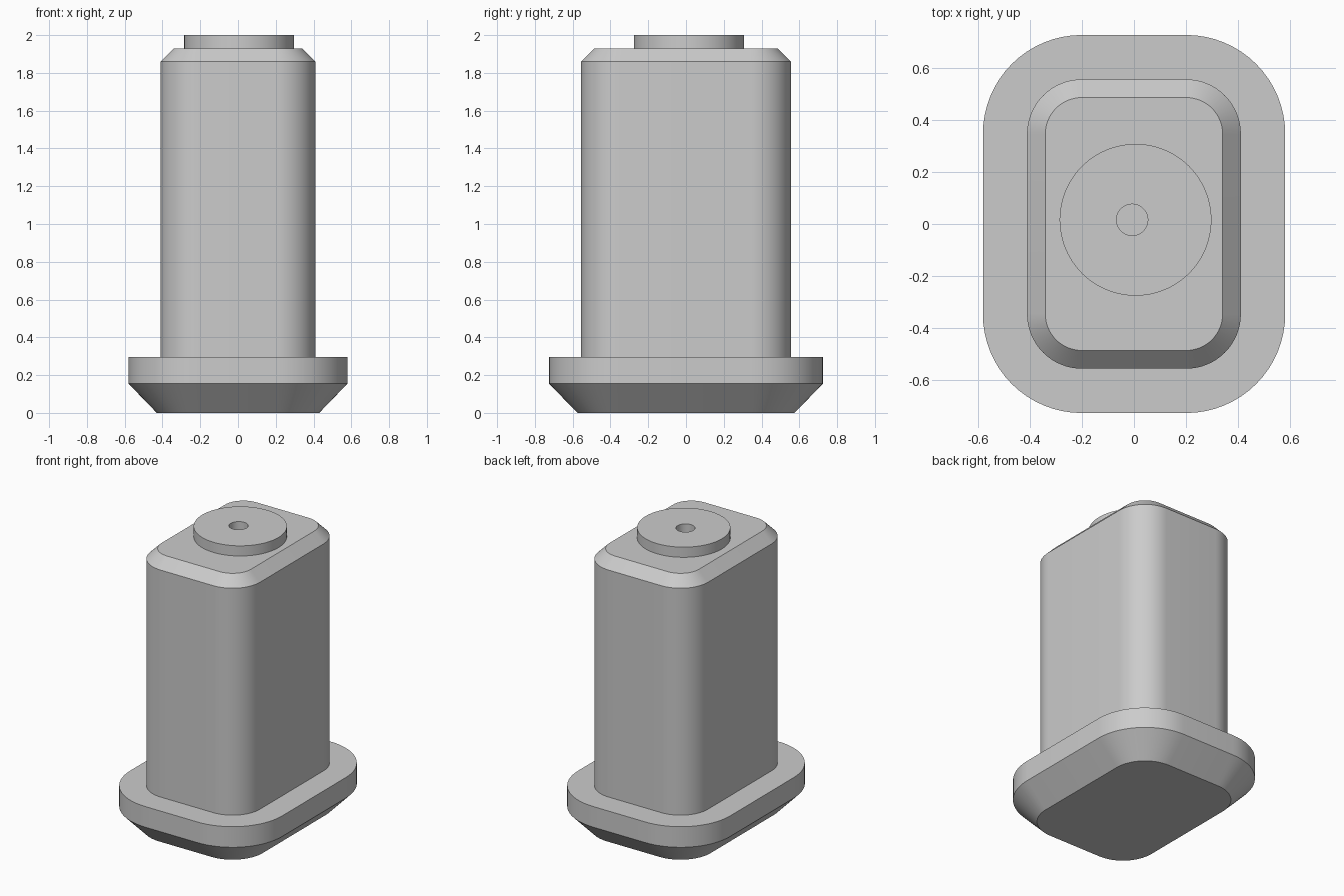
import bpy, bmesh, math

if "Cube" in bpy.data.objects:
    bpy.data.objects.remove(bpy.data.objects["Cube"])

grey = bpy.data.materials.new("plain grey")
grey.use_nodes = True
colour = (0.6, 0.6, 0.6, 1)
grey.diffuse_color = colour
grey.node_tree.nodes["Principled BSDF"].inputs["Base Color"].default_value = colour

CORNER_X, CORNER_Y = 0.2, 0.345   # shared centres of all rounded corners


def rounded_ring(radius, z, steps=16):
    """Rounded rectangle, grown outwards from the corner centres."""
    ring = []
    for quarter, (sx, sy) in enumerate([(1, 1), (-1, 1), (-1, -1), (1, -1)]):
        for i in range(steps + 1):
            a = (quarter + i / steps) * math.pi / 2
            ring.append((sx * CORNER_X + radius * math.cos(a),
                         sy * CORNER_Y + radius * math.sin(a), z))
    return ring


def circle_ring(x, y, radius, z, steps=96):
    angles = [2 * math.pi * i / steps for i in range(steps)]
    return [(x + radius * math.cos(a), y + radius * math.sin(a), z) for a in angles]


def loft(name, rings, close_bottom=False, close_top=False):
    """Skin a stack of rings, smooth along curves and sharp at creases."""
    bm = bmesh.new()
    loops = [[bm.verts.new(p) for p in ring] for ring in rings]
    for low, high in zip(loops, loops[1:]):
        for i in range(len(low)):
            j = (i + 1) % len(low)
            bm.faces.new((low[i], low[j], high[j], high[i]))
    if close_bottom:
        bm.faces.new(loops[0][::-1])
    if close_top:
        bm.faces.new(loops[-1])
    bm.normal_update()
    for face in bm.faces:
        face.smooth = True
    for edge in bm.edges:
        edge.smooth = edge.calc_face_angle(0) < math.radians(25)
    mesh = bpy.data.meshes.new(name)
    bm.to_mesh(mesh)
    bm.free()
    mesh.materials.append(grey)
    obj = bpy.data.objects.new(name, mesh)
    bpy.context.collection.objects.link(obj)
    return obj


# Flange with a tapered underside; its top stops at the foot of the body
loft("base_flange", [rounded_ring(0.23, 0), rounded_ring(0.38, 0.155),
                     rounded_ring(0.38, 0.297), rounded_ring(0.21, 0.297)],
     close_bottom=True)

# Tall body with a chamfered top
loft("body", [rounded_ring(0.21, 0.297), rounded_ring(0.21, 1.86),
              rounded_ring(0.14, 1.93)], close_top=True)

# Round cap with a small, slightly offset blind hole
loft("top_cap", [circle_ring(0.006, 0.016, 0.291, 1.93),
                 circle_ring(0.006, 0.016, 0.291, 2.0),
                 circle_ring(-0.007, 0.016, 0.06, 2.0),
                 circle_ring(-0.007, 0.016, 0.06, 1.935)], close_top=True)
